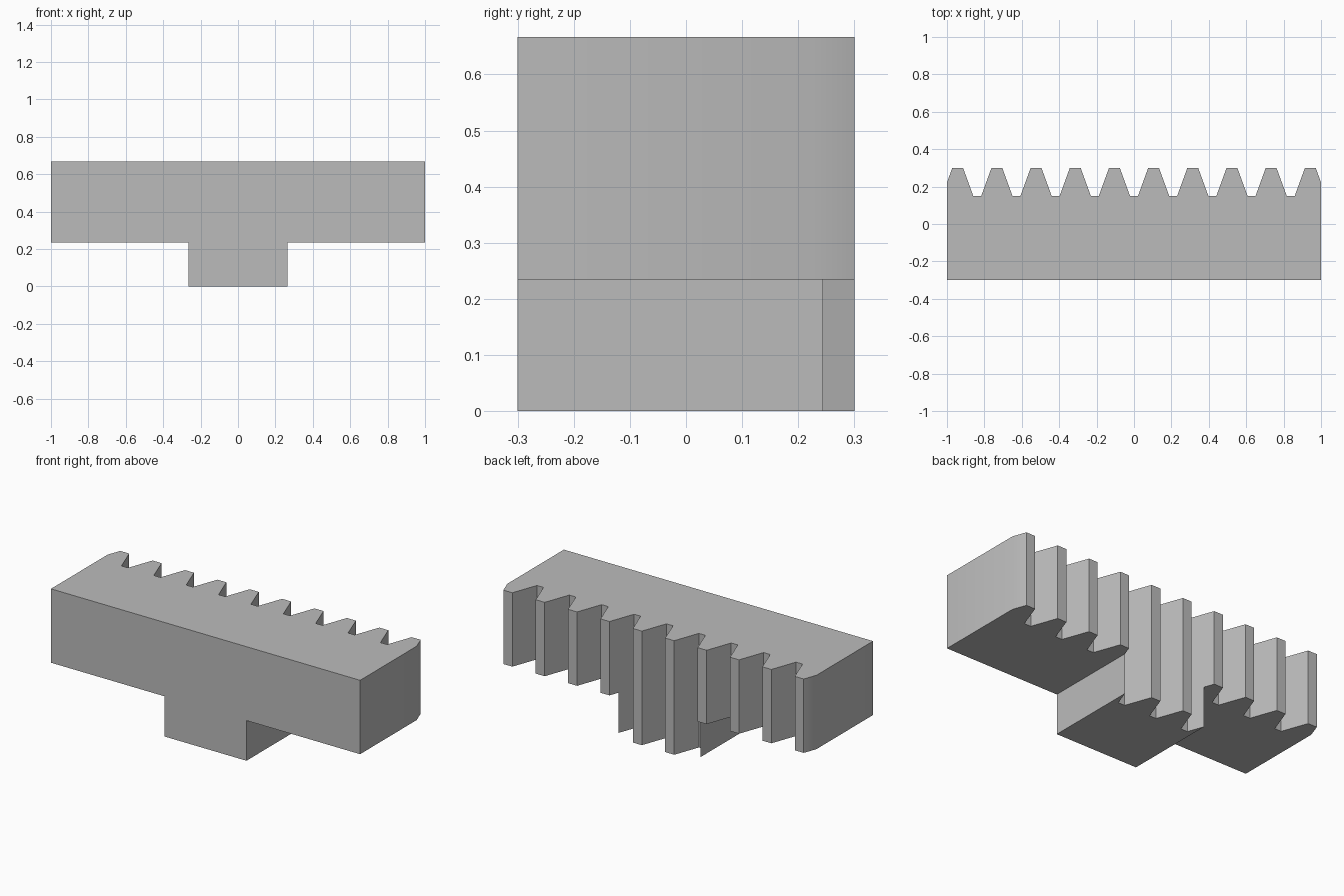
import bpy
import bmesh

old = bpy.data.objects.get("Cube")
if old:
    bpy.data.objects.remove(old, do_unlink=True)

# Overall sizes
HALF_LEN, BACK, TIP, ROOT = 1.0, -0.3, 0.3, 0.15
TOP, STEP_Z, STEM_HALF = 0.667, 0.235, 0.265
TEETH, PITCH = 10, 0.2095
TIP_HALF, BASE_HALF = 0.029, 0.0835

# Material
steel = bpy.data.materials.new("plain_grey")
steel.use_nodes = True
grey = (0.5, 0.5, 0.5, 1)
steel.diffuse_color = grey
steel.node_tree.nodes["Principled BSDF"].inputs["Base Color"].default_value = grey


def rack_outline():
    """Plan outline of the toothed bar; the end teeth are cut by the end walls."""
    pts = [(HALF_LEN, BACK)]
    first = PITCH * (TEETH - 1) / 2
    end_y = TIP - (TIP - ROOT) * (HALF_LEN - first - TIP_HALF) / (BASE_HALF - TIP_HALF)
    for i in range(TEETH):
        c = first - i * PITCH
        for dx, y in ((BASE_HALF, ROOT), (TIP_HALF, TIP), (-TIP_HALF, TIP), (-BASE_HALF, ROOT)):
            x = c + dx
            pts.append((x, y) if abs(x) < HALF_LEN else (HALF_LEN if x > 0 else -HALF_LEN, end_y))
    return pts + [(-HALF_LEN, BACK)]


def make_object(name, bm):
    bmesh.ops.recalc_face_normals(bm, faces=bm.faces)
    mesh = bpy.data.meshes.new(name)
    bm.to_mesh(mesh)
    bm.free()
    obj = bpy.data.objects.new(name, mesh)
    bpy.context.collection.objects.link(obj)
    return obj


# Toothed bar, full height
bm = bmesh.new()
face = bm.faces.new([bm.verts.new((x, y, 0)) for x, y in rack_outline()])
sweep = bmesh.ops.extrude_face_region(bm, geom=[face], use_keep_orig=True)
bmesh.ops.translate(bm, vec=(0, 0, TOP),
                    verts=[v for v in sweep["geom"] if isinstance(v, bmesh.types.BMVert)])
rack = make_object("toothed_rack", bm)
rack.data.materials.append(steel)

# Cut away both lower ends, leaving the central stem
bpy.context.view_layer.objects.active = rack
rack.select_set(True)
for side, label in ((-1, "right"), (1, "left")):
    bm = bmesh.new()
    bmesh.ops.create_cube(bm, size=1)
    bmesh.ops.scale(bm, vec=(1, 2, 1), verts=bm.verts)
    bmesh.ops.translate(bm, vec=(side * (STEM_HALF + 0.5), 0, STEP_Z - 0.5), verts=bm.verts)
    cutter = make_object(label + "_step_cutter", bm)
    cutter.hide_render = True
    cut = rack.modifiers.new(label + "_step", "BOOLEAN")
    cut.operation = "DIFFERENCE"
    cut.solver = "EXACT"
    cut.object = cutter
    bpy.ops.object.modifier_apply(modifier=cut.name)
    bpy.data.objects.remove(cutter, do_unlink=True)

bpy.ops.object.shade_smooth_by_angle()
